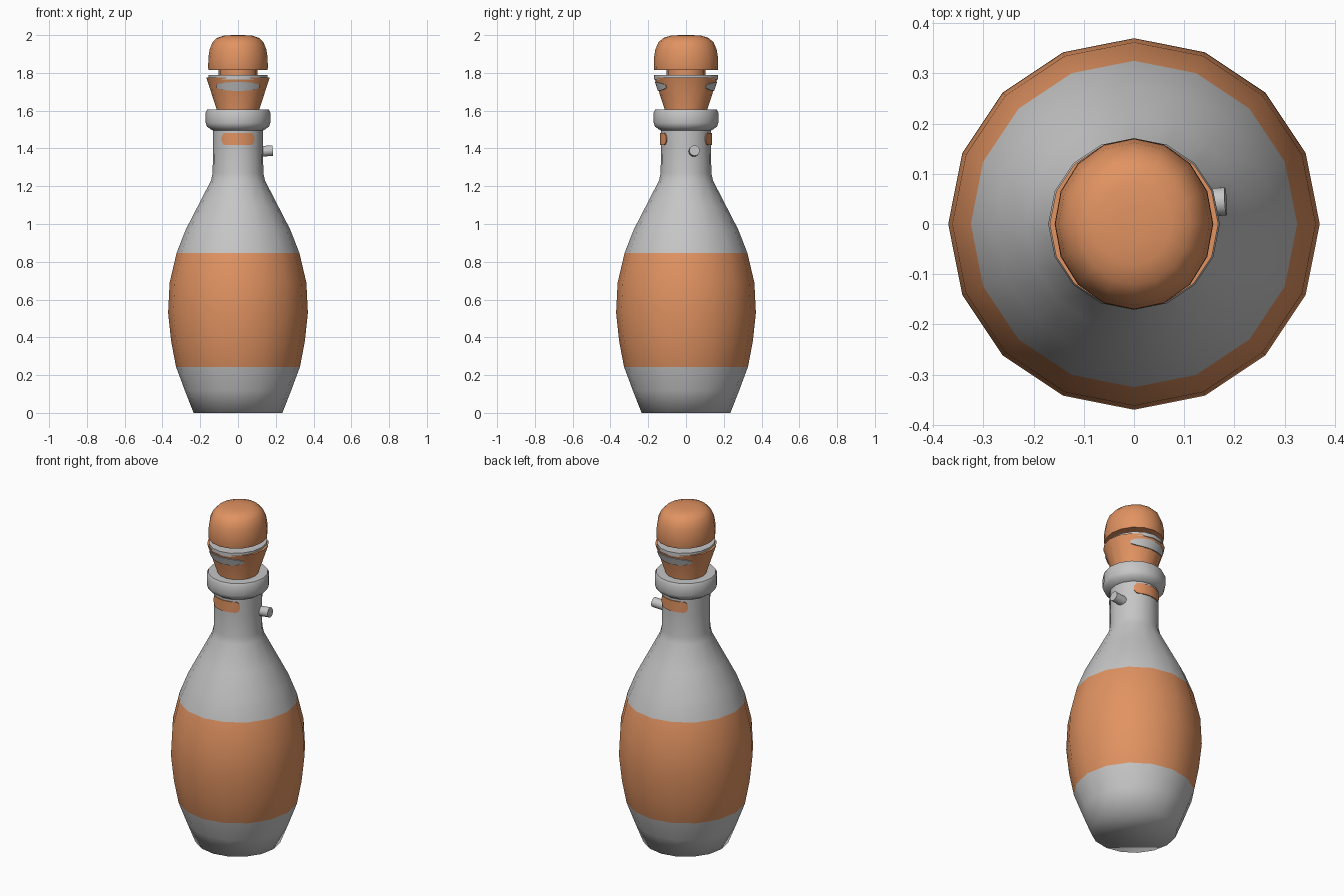
import bpy, bmesh, math
from mathutils import Vector

cube = bpy.data.objects.get("Cube")
if cube:
    bpy.data.objects.remove(cube, do_unlink=True)


def material(name, rgb):
    m = bpy.data.materials.new(name)
    m.use_nodes = True
    m.diffuse_color = (*rgb, 1)
    m.node_tree.nodes["Principled BSDF"].inputs["Base Color"].default_value = (*rgb, 1)
    return m


GREY = material("light grey", (0.56, 0.56, 0.56))
ORANGE = material("warm orange", (0.75, 0.29, 0.12))
SIDES = 16


def finish(name, bm, mats, sharp):
    """Turn a bmesh into a smooth object whose steep edges stay sharp."""
    bmesh.ops.recalc_face_normals(bm, faces=bm.faces)
    mesh = bpy.data.meshes.new(name)
    bm.to_mesh(mesh)
    bm.free()
    for m in mats:
        mesh.materials.append(m)
    mesh.shade_smooth()
    mesh.set_sharp_from_angle(angle=math.radians(sharp))
    ob = bpy.data.objects.new(name, mesh)
    bpy.context.collection.objects.link(ob)
    return ob


def lathe(name, profile, mats, sharp=40, sx=1, sy=1, rule=None):
    """Spin (radius, height) points round the z axis and close both ends."""
    bm = bmesh.new()
    rings = []
    for r, z in profile:
        rings.append([bm.verts.new((sx * r * math.cos(math.tau * i / SIDES),
                                    sy * r * math.sin(math.tau * i / SIDES), z))
                      for i in range(SIDES)])
    for low, high in zip(rings, rings[1:]):
        for i in range(SIDES):
            j = (i + 1) % SIDES
            bm.faces.new((low[i], low[j], high[j], high[i]))
    bm.faces.new(rings[0][::-1])
    bm.faces.new(rings[-1])
    if rule:
        for f in bm.faces:
            f.material_index = rule(f.calc_center_median().z)
    return finish(name, bm, mats, sharp)


def wrapped_plate(name, mat, facing, half_angle, mid, half_height, radius, taper):
    """A thin plate bent round the bottle, narrowing to its ends by taper."""
    bm = bmesh.new()
    columns, steps = [], 14
    for i in range(steps + 1):
        t = 2 * i / steps - 1
        a = facing + half_angle * t
        h = half_height * max(0.12, (1 - abs(t) ** taper)) ** 0.5
        column = []
        for z in (mid - h, mid + h):
            for lift in (-0.005, 0.004):
                r = radius(z) + lift
                column.append(bm.verts.new((r * math.cos(a), r * math.sin(a), z)))
        columns.append([column[k] for k in (0, 1, 3, 2)])
    for p, q in zip(columns, columns[1:]):
        for k in range(4):
            n = (k + 1) % 4
            bm.faces.new((p[k], p[n], q[n], q[k]))
    bm.faces.new(columns[0])
    bm.faces.new(columns[-1])
    return finish(name, bm, [mat], 40)


# Bottle body with a broad coloured band
lathe("bottle_body",
      [(0.235, 0), (0.282, 0.12), (0.328, 0.243), (0.354, 0.38), (0.37, 0.53),
       (0.362, 0.69), (0.325, 0.847), (0.277, 0.97), (0.215, 1.09),
       (0.143, 1.23), (0.134, 1.27), (0.133, 1.4), (0.133, 1.52)],
      [GREY, ORANGE], sharp=75, rule=lambda z: int(0.243 < z < 0.847))

# Rounded collar at the mouth
lathe("mouth_collar",
      [(0.125, 1.49), (0.142, 1.5), (0.164, 1.515), (0.171, 1.535),
       (0.171, 1.59), (0.163, 1.605), (0.11, 1.605)], [GREY], sharp=50)

# Stopper: flared plug, grey disc, stem and domed cap
lathe("stopper_plug", [(0.112, 1.58), (0.112, 1.605), (0.168, 1.775)], [ORANGE])
lathe("stopper_disc", [(0.16, 1.765), (0.16, 1.788)], [GREY], sx=0.97, sy=1.06)
lathe("stopper_stem", [(0.102, 1.78), (0.102, 1.83)], [ORANGE])
lathe("stopper_cap",
      [(0.156, 1.816), (0.158, 1.825), (0.157, 1.88), (0.15, 1.925),
       (0.136, 1.96), (0.112, 1.985), (0.075, 1.997), (0.03, 2.0)],
      [ORANGE], sx=1, sy=1.08)


def plug_radius(z):
    return 0.112 + (z - 1.605) * 0.33


# Matching plates on the front and back
for side, angle in (("front", -math.pi / 2), ("back", math.pi / 2)):
    wrapped_plate(side + "_neck_patch", ORANGE, angle, math.radians(40),
                  1.45, 0.032, lambda z: 0.133, 12)
    wrapped_plate(side + "_plug_inlay", GREY, angle, math.radians(47),
                  1.728, 0.023, plug_radius, 2.5)

# Small round peg on the left of the neck
bm = bmesh.new()
bmesh.ops.create_cone(bm, cap_ends=True, segments=16, radius1=0.028,
                      radius2=0.028, depth=0.1)
peg = finish("neck_peg", bm, [GREY], 40)
peg.rotation_euler = Vector((1, 0.06, 0.08)).to_track_quat("Z", "Y").to_euler()
peg.location = (0.133, 0.042, 1.385)
